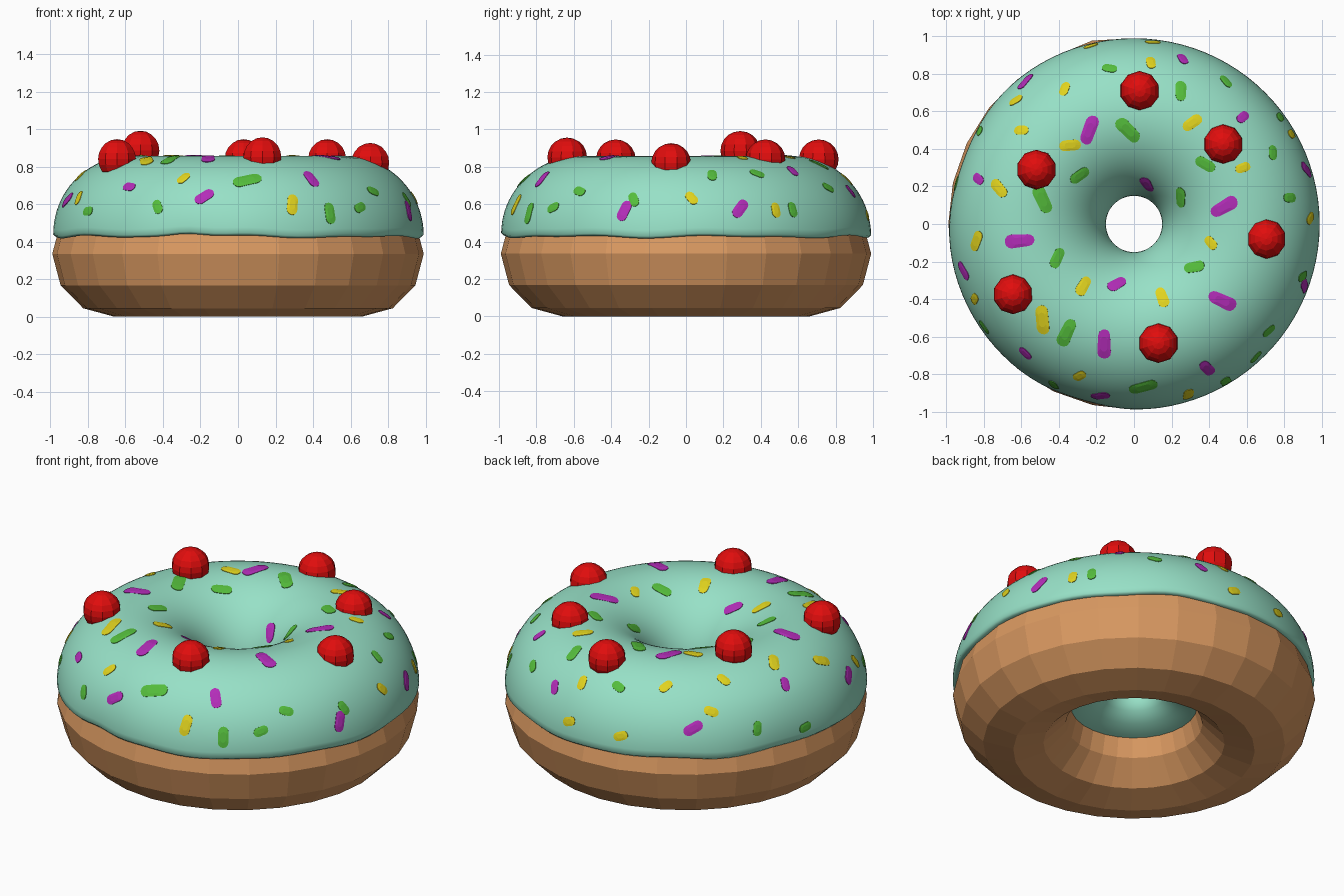
import bpy, bmesh, math
from math import sin, cos, pi, radians, hypot, atan2
from mathutils import Vector

if "Cube" in bpy.data.objects:
    bpy.data.objects.remove(bpy.data.objects["Cube"])

def material(name, rgb):
    m = bpy.data.materials.new(name)
    m.diffuse_color = (*rgb, 1)
    m.use_nodes = True
    m.node_tree.nodes["Principled BSDF"].inputs["Base Color"].default_value = m.diffuse_color
    return m

DOUGH = material("dough brown", (0.70, 0.32, 0.12))
MINT = material("mint icing", (0.31, 0.75, 0.57))
RED = material("cherry red", (0.75, 0.004, 0.004))
GREEN = material("sprinkle green", (0.09, 0.51, 0.045))
YELLOW = material("sprinkle yellow", (0.75, 0.65, 0.013))
MAGENTA = material("sprinkle magenta", (0.45, 0.026, 0.48))

def finish(bm, name, mat, smooth=False, fix=True):
    if fix:
        bmesh.ops.recalc_face_normals(bm, faces=bm.faces)
    me = bpy.data.meshes.new(name)
    bm.to_mesh(me)
    bm.free()
    me.materials.append(mat)
    for p in me.polygons:
        p.use_smooth = smooth
    ob = bpy.data.objects.new(name, me)
    bpy.context.collection.objects.link(ob)
    return ob

def ring_mesh(major, section, closed):
    """Sweep a section (function of angle giving points) round the z axis."""
    bm = bmesh.new()
    rings = [[bm.verts.new(p) for p in section(2 * pi * i / major)] for i in range(major)]
    n = len(rings[0])
    for i in range(major):
        a, b = rings[i], rings[(i + 1) % major]
        for j in range(n if closed else n - 1):
            k = (j + 1) % n
            bm.faces.new((a[j], b[j], b[k], a[k]))
    return bm

# Dough: faceted ring, 12-sided section
def dough_section(t):
    pts = []
    for j in range(12):
        a = 2 * pi * j / 12
        r = 0.66 + 0.33 * cos(a)
        pts.append((r * cos(t), r * sin(t), 0.335 + 0.335 * sin(a)))
    return pts

bm = ring_mesh(28, dough_section, True)
dent = min(bm.verts, key=lambda v: (v.co - Vector((-0.12, 0.98, 0.335))).length)
dent.co *= 1.013  # small bump at the back
finish(bm, "dough", DOUGH)

# Icing: smooth ring draped over the dough with a wavy rim
def bump(t, centre, width):
    d = (t - centre + pi) % (2 * pi) - pi
    return math.exp(-(d / width) ** 2)

def icing_point(t, phi, lift=0.0):
    k = max(0.0, 1 - phi / radians(40))
    tuck = 0.02 * bump(t, radians(160), 0.3) + 0.012 * bump(t, radians(254), 0.2)
    r = 0.57 + (0.42 + lift) * cos(phi) - k * tuck
    wave = 0.005 * sin(7 * t) + 0.004 * sin(12 * t + 1) + 0.022 * bump(t, radians(254), 0.13)
    z = 0.43 + (0.427 + lift) * sin(phi) + k * wave
    return Vector((r * cos(t), r * sin(t), z))

def icing_section(t):
    rim = icing_point(t, radians(1))
    under = rim + Vector((-cos(t), -sin(t), 0)) * 0.012 + Vector((0, 0, -0.012))
    tucked = rim + Vector((-cos(t), -sin(t), 0)) * 0.07
    pts = [tucked, under]
    pts += [icing_point(t, radians(1 + 184 * j / 44)) for j in range(45)]
    for r, z in ((0.175, 0.35), (0.24, 0.305), (0.32, 0.28), (0.40, 0.27)):
        pts.append(Vector((r * cos(t), r * sin(t), z)))
    return pts

finish(ring_mesh(96, icing_section, False), "icing", MINT, smooth=True)

# Sprinkles: thin capsule patches lying on the icing
def sprinkle(bm, x, y, deg, half):
    t0 = atan2(y, x)
    phi0 = math.acos(max(-1, min(0.995, (hypot(x, y) - 0.57) / 0.42)))
    r0 = 0.57 + 0.42 * cos(phi0)
    d = radians(deg) - t0
    around, outward = sin(d), cos(d) / max(0.3, sin(phi0))
    n = hypot(around, outward)
    around, outward = around / n, outward / n
    w = half * 0.25 + 0.014

    def place(u, v, lift):
        a, o = u * around + v * outward, u * outward - v * around
        return icing_point(t0 + a / r0, phi0 - o / 0.42, lift)

    outline = []
    for i in range(14):
        a = -pi / 2 + pi * (i % 7) / 6 + (pi if i > 6 else 0)
        shift = (half - w) * (1 if i < 7 else -1)
        outline.append((shift + w * cos(a), w * sin(a)))
    rows = [[bm.verts.new(place(u * s, v * s, l)) for u, v in outline]
            for s, l in ((1, -0.003), (1, 0.003), (0.5, 0.005))]
    for a, b in zip(rows, rows[1:]):
        for i in range(14):
            k = (i + 1) % 14
            bm.faces.new((a[i], a[k], b[k], b[i]))
    bm.faces.new(rows[-1])

S, M, L = 0.042, 0.058, 0.08
greens = [(-.13, .83, -10, S), (.25, .71, 90, M), (-.03, .5, -45, L), (-.29, .26, 35, M),
          (-.49, .13, -65, L), (-.41, -.18, 65, M), (-.36, -.58, 65, L), (.32, -.23, 10, M),
          (.25, .14, 90, M), (.38, .32, -30, M), (-.83, .5, -60, S), (-.96, .22, 80, S),
          (-.43, -.86, -60, S), (.05, -.87, 15, L), (.49, -.84, -60, M), (.65, -.71, 50, S),
          (.72, -.57, 40, S), (.83, .14, 0, S), (.74, .38, 90, S), (.49, .76, -50, S),
          (-.8, -.55, -55, S), (.9, -.28, 30, S), (.78, .57, 45, S)]
yellows = [(-.23, .95, 20, S), (-.37, .72, 70, S), (.09, .86, -80, S), (-.63, .66, 30, S),
           (-.6, .5, 0, S), (-.34, .42, 5, M), (.31, .54, 35, M), (-.72, .19, -50, M),
           (-.84, -.09, 70, M), (-.27, -.33, 60, M), (-.49, -.51, -85, L), (.15, -.39, -70, M),
           (.41, -.1, -50, S), (.58, .3, 20, S), (-.29, -.81, 30, S), (.29, -.91, 80, M),
           (-.85, -.4, 60, S), (.94, .03, 60, S), (.84, .48, 30, S), (.1, .97, 0, S)]
magentas = [(-.58, .76, 50, M), (-.24, .5, 70, L), (.26, .88, -60, S), (.07, .21, -60, M),
            (.58, .57, 40, S), (-.83, .24, -40, S), (-.61, -.09, 5, L), (-.91, -.25, -60, M),
            (-.09, -.32, 30, M), (.48, .09, 30, L), (.47, -.41, -25, L), (-.16, -.64, 90, L),
            (.39, -.77, -45, M), (-.18, -.92, 10, M), (-.58, -.69, -45, S), (.92, .29, -50, M),
            (.91, -.33, -70, M)]
for name, items, mat in (("green_sprinkles", greens, GREEN), ("yellow_sprinkles", yellows, YELLOW),
                         ("magenta_sprinkles", magentas, MAGENTA)):
    bm = bmesh.new()
    for item in items:
        sprinkle(bm, *item)
    finish(bm, name, mat)

# Cherries: faceted balls half sunk in the icing
cherries = [(.03, .71, .84), (.475, .425, .84), (.705, -.08, .82),
            (.13, -.635, .85), (-.645, -.375, .84), (-.52, .29, .885)]
for i, c in enumerate(cherries):
    bm = bmesh.new()
    bmesh.ops.create_uvsphere(bm, u_segments=10, v_segments=10, radius=0.106)
    ob = finish(bm, f"cherry_{i + 1}", RED)
    ob.location = c
